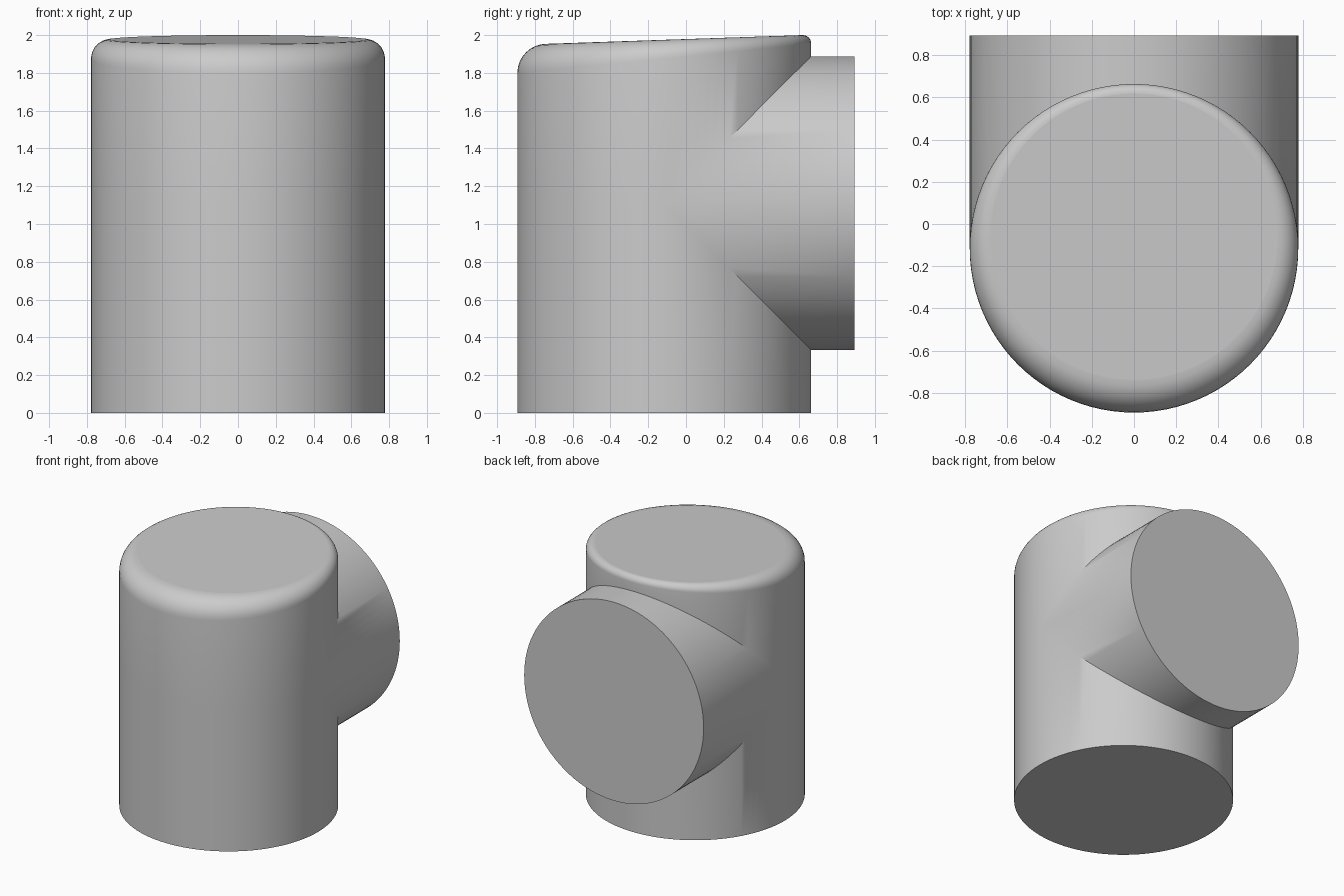
import bpy, bmesh
from math import sin, cos, pi, radians

cube = bpy.data.objects.get("Cube")
if cube:
    bpy.data.objects.remove(cube, do_unlink=True)

SIDES, STEPS = 96, 8      # columns around the body, steps in the rounded rim
R = 0.778                 # shared radius of body and branch
BODY_Y = -0.115           # axis of the upright body
BRANCH_Z = 1.11           # axis of the side branch
BRANCH_END = 0.893

grey = bpy.data.materials.new("light_grey")
grey.use_nodes = True
colour = (0.6, 0.6, 0.6, 1)
grey.diffuse_color = colour
grey.node_tree.nodes["Principled BSDF"].inputs["Base Color"].default_value = colour

angles = [2 * pi * i / SIDES for i in range(SIDES)]
bm = bmesh.new()


def ring(point):
    """One vertex per column."""
    return [bm.verts.new(point(a)) for a in angles]


def bridge(lower, upper, columns=range(SIDES)):
    for i in columns:
        j = (i + 1) % SIDES
        bm.faces.new((lower[i], lower[j], upper[j], upper[i])).smooth = True


def on_body(a, z, radius=R):
    return radius * cos(a), BODY_Y + radius * sin(a), z


def opening(a):
    """Half height of the branch opening; zero on the front half."""
    return R * max(0, sin(a))


def rim_point(a, t):
    """Rounded rim, wide at the front and narrow at the back."""
    fillet = 0.10 - 0.055 * sin(a)
    flat_radius = R - fillet
    flat_z = 1.979 + 0.034 * (BODY_Y + flat_radius * sin(a))
    return on_body(a, flat_z - fillet * (1 - sin(t)), flat_radius + fillet * cos(t))


# Upright body, split around the branch opening
base = ring(lambda a: on_body(a, 0))
seam_low = ring(lambda a: on_body(a, BRANCH_Z - opening(a)))
seam_high = ring(lambda a: on_body(a, BRANCH_Z + opening(a)))
bridge(base, seam_low)
previous = seam_high
for k in range(STEPS + 1):
    rim = ring(lambda a: rim_point(a, pi / 2 * k / STEPS))
    bridge(previous, rim)
    previous = rim

# Base and slanted top
bm.faces.new(base[::-1])
bm.faces.new(previous)

# Side branch, lower and upper halves mitred to the body
back = range(SIDES // 2)
for seam, sign in ((seam_low, -1), (seam_high, 1)):
    end = ring(lambda a: (R * cos(a), BRANCH_END, BRANCH_Z + sign * opening(a)))
    bridge(seam, end, back)
    if sign < 0:
        end_low = end
    else:
        half = SIDES // 2
        bm.faces.new(end_low[:half + 1] + end[half - 1:0:-1])

# Weld the halves, then keep the seam and cap edges crisp
bmesh.ops.remove_doubles(bm, verts=bm.verts[:], dist=0.0001)
bmesh.ops.delete(bm, geom=[v for v in bm.verts if not v.link_faces], context='VERTS')
bmesh.ops.recalc_face_normals(bm, faces=bm.faces[:])
for e in bm.edges:
    e.smooth = e.calc_face_angle(0) < radians(35)

mesh = bpy.data.meshes.new("tee_fitting")
bm.to_mesh(mesh)
bm.free()
mesh.materials.append(grey)
bpy.context.collection.objects.link(bpy.data.objects.new("tee_fitting", mesh))
